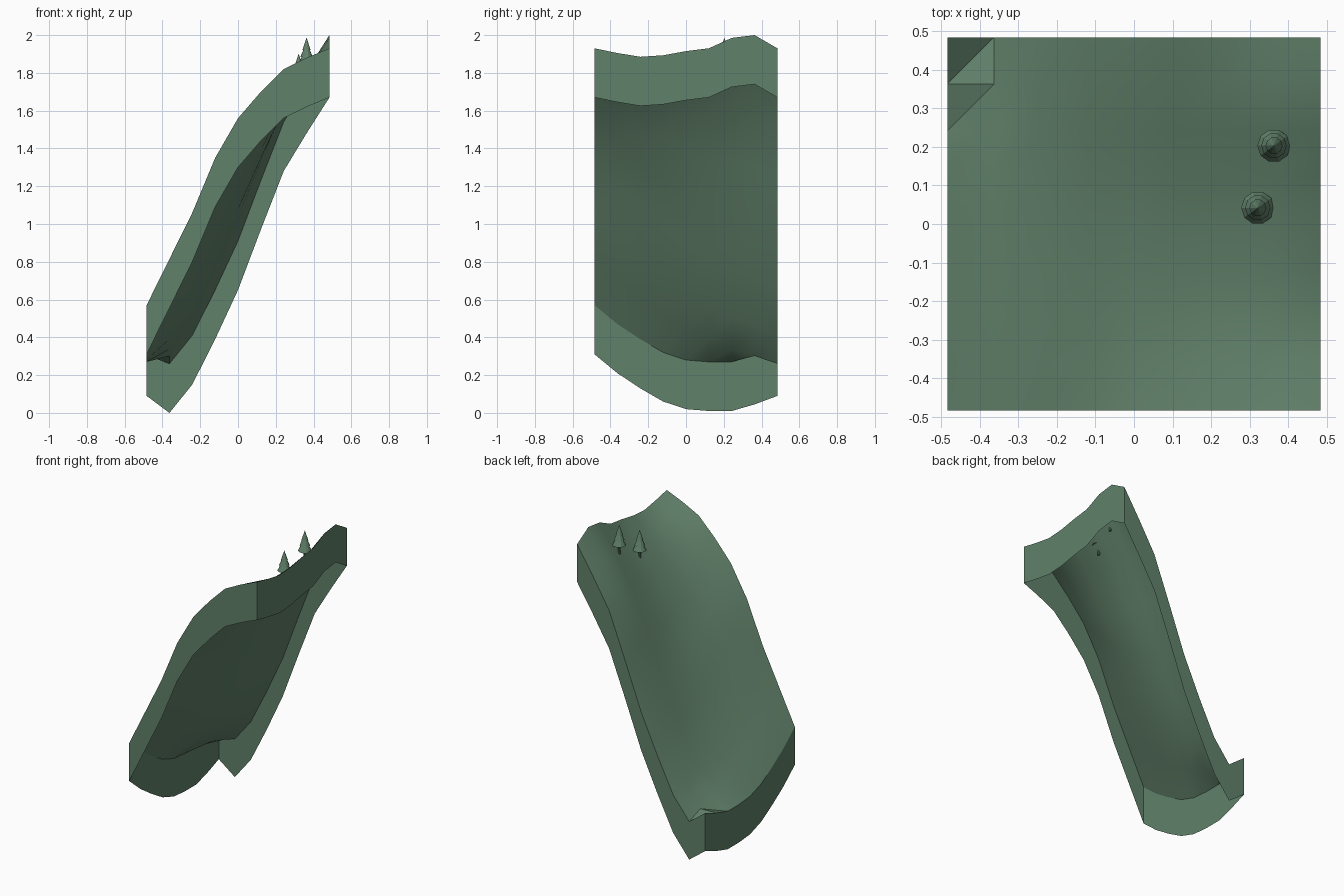
import bpy, bmesh, math

cube = bpy.data.objects.get("Cube")
if cube:
    bpy.data.objects.remove(cube, do_unlink=True)

green = bpy.data.materials.new("muted_green")
green.use_nodes = True
colour = (0.12, 0.22, 0.145, 1)
green.diffuse_color = colour
shader = next(n for n in green.node_tree.nodes if n.type == "BSDF_PRINCIPLED")
shader.inputs["Base Color"].default_value = colour

CELLS = 8
HALF = 0.484
SKIRT = 0.26

# Edge height profiles of the hillside
front = [.57, .815, 1.06, 1.35, 1.56, 1.70, 1.82, 1.88, 1.93]
back = [.35, .26, .41, .65, .91, 1.23, 1.54, 1.74, 1.93]
low = [.57, .47, .39, .32, .28, .27, .27, .305, .35]
high = [1.93, 1.905, 1.885, 1.893, 1.915, 1.93, 1.985, 2.0, 1.93]


def mix(a, b, t):
    return a + (b - a) * t


def height(i, j):
    """Blend the four edge profiles, with a slight swell above the foot."""
    u, v = i / CELLS, j / CELLS
    along = mix(front[i], back[i], v)
    across = mix(low[j], high[j], u)
    corners = mix(mix(low[0], high[0], u), mix(low[-1], high[-1], u), v)
    swell = 0.07 * math.sin(math.pi * v) * math.exp((0.125 - u) / 0.15) if i else 0
    return along + across - corners + swell


def finish(bm, name):
    mesh = bpy.data.meshes.new(name)
    bm.to_mesh(mesh)
    bm.free()
    mesh.materials.append(green)
    obj = bpy.data.objects.new(name, mesh)
    bpy.context.collection.objects.link(obj)
    bpy.ops.object.select_all(action="DESELECT")
    obj.select_set(True)
    bpy.context.view_layer.objects.active = obj
    bpy.ops.object.shade_smooth_by_angle(angle=math.radians(30))
    return obj


# Hillside surface with a vertical skirt, open underneath
bm = bmesh.new()
steps = range(CELLS + 1)
step = 2 * HALF / CELLS
grid = [[bm.verts.new((i * step - HALF, j * step - HALF, height(i, j)))
         for j in steps] for i in steps]
for i in range(CELLS):
    for j in range(CELLS):
        a, b = grid[i][j], grid[i + 1][j]
        c, d = grid[i + 1][j + 1], grid[i][j + 1]
        bm.faces.new((a, b, c))
        bm.faces.new((a, c, d))
rim = [e for e in bm.edges if e.is_boundary]
hem = bmesh.ops.extrude_edge_only(bm, edges=rim)["geom"]
for v in hem:
    if isinstance(v, bmesh.types.BMVert):
        v.co.z -= SKIRT
bmesh.ops.recalc_face_normals(bm, faces=bm.faces[:])
if grid[4][4].normal.z < 0 or grid[4][4].link_faces[0].normal.z < 0:
    bmesh.ops.reverse_faces(bm, faces=bm.faces[:])
finish(bm, "hillside")


# Conifers: a trunk and three overlapping tiers of foliage
def ring(bm, radius, z, sides=10):
    return [bm.verts.new((radius * math.cos(k * math.tau / sides),
                          radius * math.sin(k * math.tau / sides), z))
            for k in range(sides)]


def cone(bm, radius, bottom, top, tip=0.0):
    base, cap = ring(bm, radius, bottom), ring(bm, max(tip, 0.0005), top)
    for k in range(len(base)):
        n = (k + 1) % len(base)
        bm.faces.new((base[k], base[n], cap[n], cap[k]))
    bm.faces.new(base[::-1])
    bm.faces.new(cap)


def tree(side, x, y, tip):
    bm = bmesh.new()
    cone(bm, 0.008, -0.2, -0.12, 0.008)
    finish(bm, side + "_tree_trunk").location = (x, y, tip)
    bm = bmesh.new()
    for radius, bottom, top in ((.043, -.135, -.05), (.033, -.1, -.025), (.022, -.065, 0)):
        cone(bm, radius, bottom, top)
    finish(bm, side + "_tree_foliage").location = (x, y, tip)


tree("back", 0.363, 0.203, 1.985)
tree("front", 0.321, 0.042, 1.9)
